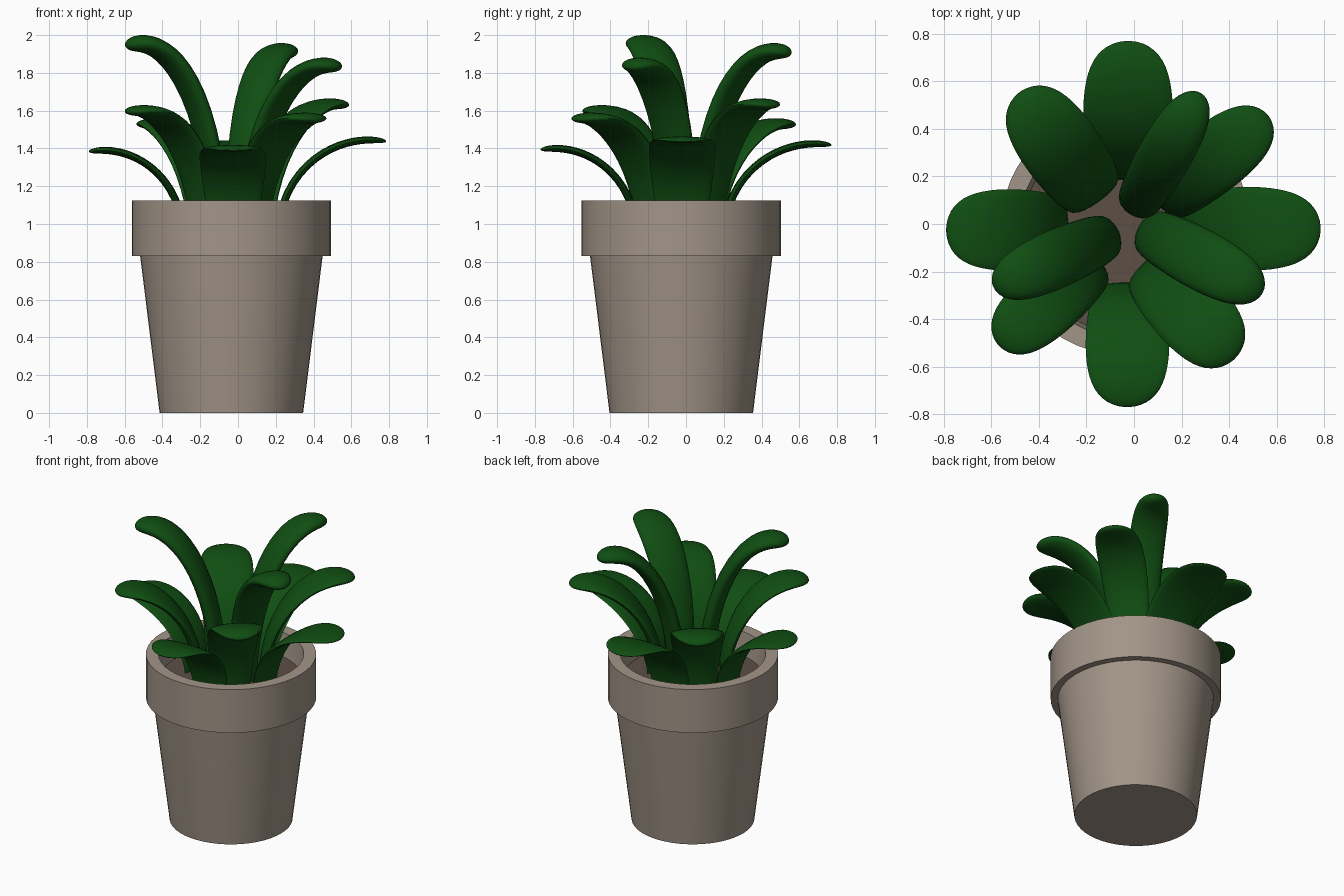
import bpy, bmesh, math
from mathutils import Vector

cube = bpy.data.objects.get("Cube")
if cube:
    bpy.data.objects.remove(cube, do_unlink=True)

CENTRE = Vector((-0.035, -0.025, 0))
SOIL_Z = 0.97
BASE_Z = 0.95


def material(name, rgb):
    mat = bpy.data.materials.new(name)
    mat.use_nodes = True
    mat.diffuse_color = (*rgb, 1)
    mat.node_tree.nodes["Principled BSDF"].inputs["Base Color"].default_value = (*rgb, 1)
    return mat


clay = material("grey clay", (0.36, 0.30, 0.245))
earth = material("brown soil", (0.11, 0.08, 0.062))
green = material("leaf green", (0.005, 0.075, 0.006))


def loft(name, rings, mat, angle):
    """Skin a list of closed rings, capping both ends."""
    bm = bmesh.new()
    loops = [[bm.verts.new(p) for p in ring] for ring in rings]
    n = len(loops[0])
    for a, b in zip(loops, loops[1:]):
        for i in range(n):
            j = (i + 1) % n
            bm.faces.new((a[i], a[j], b[j], b[i]))
    bm.faces.new(loops[0])
    bm.faces.new(loops[-1])
    bmesh.ops.recalc_face_normals(bm, faces=bm.faces)
    mesh = bpy.data.meshes.new(name)
    bm.to_mesh(mesh)
    bm.free()
    mesh.materials.append(mat)
    obj = bpy.data.objects.new(name, mesh)
    bpy.context.collection.objects.link(obj)
    bpy.ops.object.select_all(action="DESELECT")
    obj.select_set(True)
    bpy.context.view_layer.objects.active = obj
    bpy.ops.object.shade_smooth_by_angle(angle=math.radians(angle))
    return obj


def lathe(name, profile, mat, sides=48):
    turn = [math.tau * i / sides for i in range(sides)]
    rings = [[CENTRE + Vector((r * math.cos(a), r * math.sin(a), z)) for a in turn]
             for r, z in profile]
    return loft(name, rings, mat, 30)


def leaf(name, base, tip, height, width, thick, steps=22, sides=20):
    """Leaf rising upright from the base and arching over to the tip."""
    start, end = Vector((*base, 0)), Vector((*tip, 0))
    out = (end - start).normalized()
    reach = (end - start).length
    side = Vector((-out.y, out.x, 0))
    up = Vector((0, 0, 1))
    bend = math.radians(100)
    rise = height - BASE_Z
    rings = []
    for k in range(steps):
        s = 1 - (1 - k / (steps - 0.7)) ** 1.9      # denser towards the tip
        a = bend * s
        scale = reach / (1 - math.cos(bend))
        mid = start + out * scale * (1 - math.cos(a)) + up * (BASE_Z + rise * math.sin(a))
        along = (out * scale * math.sin(a) + up * rise * math.cos(a)).normalized()
        normal = along.cross(side)
        swell = 0.68 + 0.32 * math.sin(math.pi / 2 * min(1, s / 0.75))
        w = width / 2 * swell * math.sqrt(1 - s ** 8)
        t = thick / 2 * math.sqrt(1 - s ** 16)
        rings.append([mid + side * w * math.cos(q) + normal * t * math.sin(q)
                      for q in (math.tau * i / sides for i in range(sides))])
    return loft(name, rings, green, 60)


# Pot: tapered body, overhanging rim and hollow top
lathe("pot", [(0.38, 0), (0.483, 0.83), (0.527, 0.83), (0.527, 1.125),
              (0.45, 1.125), (0.43, SOIL_Z - 0.03)], clay)
lathe("soil", [(0.43, SOIL_Z - 0.02), (0.434, SOIL_Z)], earth)

# Low leaves: thin, pointing to the four sides
leaf("low_leaf_left", (0.215, -0.02), (0.785, -0.02), 1.445, 0.36, 0.04)
leaf("low_leaf_right", (-0.295, -0.025), (-0.79, -0.025), 1.39, 0.35, 0.04)
leaf("low_leaf_front", (-0.025, -0.265), (-0.03, -0.77), 1.40, 0.36, 0.04)
leaf("low_leaf_back", (-0.025, 0.205), (-0.025, 0.77), 1.425, 0.385, 0.04)

# Middle leaves: on the diagonals
leaf("middle_leaf_back_left", (0.12, 0.11), (0.565, 0.455), 1.635, 0.30, 0.065)
leaf("middle_leaf_back_right", (-0.165, 0.12), (-0.48, 0.555), 1.53, 0.34, 0.065)
leaf("middle_leaf_front_right", (-0.18, -0.16), (-0.57, -0.51), 1.60, 0.30, 0.065)
leaf("middle_leaf_front_left", (0.07, -0.18), (0.42, -0.57), 1.56, 0.34, 0.065)

# Tall leaves: three thick ones in the middle
leaf("tall_leaf_right", (-0.11, -0.05), (-0.59, -0.265), 1.955, 0.25, 0.10)
leaf("tall_leaf_left", (0.06, -0.03), (0.54, -0.29), 1.84, 0.26, 0.09)
leaf("tall_leaf_back", (0.01, 0.08), (0.28, 0.55), 1.915, 0.23, 0.095)
